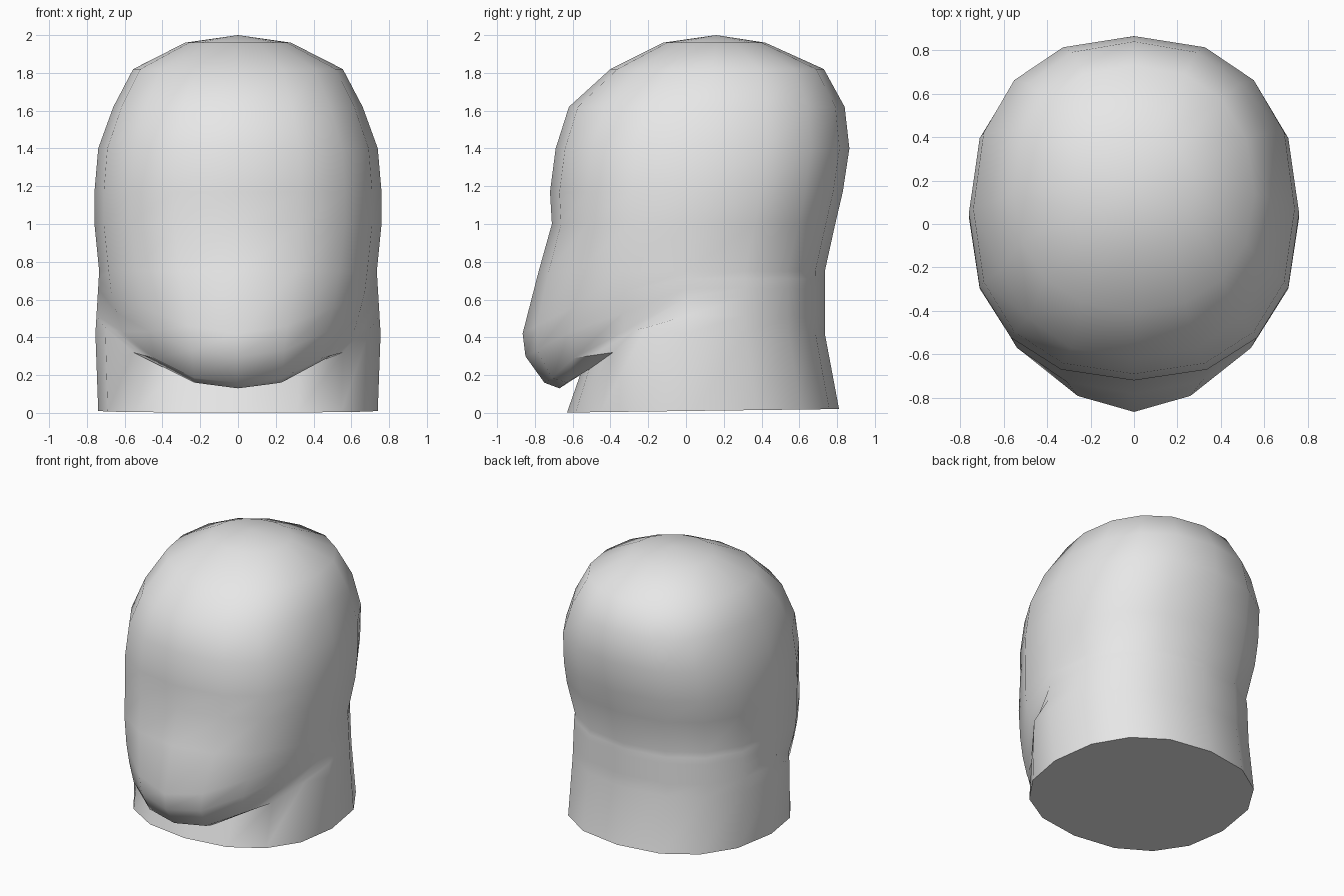
import bpy
import bmesh
import math
from mathutils import Vector

cube = bpy.data.objects.get("Cube")
if cube:
    bpy.data.objects.remove(cube, do_unlink=True)

HALF = 8  # columns from the front (0) round to the back (8)

# Cross-sections: z, front y, half width, centre y, back y, roundness
FACE = [
    (0.13, -0.72, 0.60, 0, 0.74, 1), (0.16, -0.75, 0.60, 0, 0.74, 1),
    (0.30, -0.85, 0.63, 0, 0.74, 1), (0.42, -0.865, 0.66, 0, 0.735, 1),
    (0.61, -0.82, 0.72, 0, 0.735, 0.95), (0.75, -0.78, 0.735, 0, 0.735, 0.9),
    (1.00, -0.71, 0.76, 0.03, 0.79, 0.85), (1.17, -0.72, 0.76, 0.05, 0.83, 0.85),
    (1.40, -0.69, 0.74, 0.07, 0.865, 0.85), (1.62, -0.62, 0.66, 0.10, 0.84, 0.87),
    (1.82, -0.40, 0.555, 0.14, 0.73, 0.9), (1.96, -0.12, 0.28, 0.16, 0.42, 1),
]
NECK = [
    (0.00, -0.63, 0.74, 0.05, 0.81, 0.88), (0.20, -0.56, 0.75, 0.02, 0.77, 0.88),
    (0.42, -0.50, 0.755, 0, 0.735, 0.88), (0.75, -0.48, 0.735, 0, 0.735, 0.88),
]


def section(table, z):
    """Interpolate a cross-section at height z."""
    for a, b in zip(table, table[1:]):
        if z <= b[0]:
            t = max(0, (z - a[0]) / (b[0] - a[0]))
            return [p + (q - p) * t for p, q in zip(a, b)]
    return table[-1]


def point(table, k, z):
    """Point on column k of the lofted surface at height z."""
    _, front, width, mid, back, power = section(table, z)
    angle = math.pi * k / HALF
    s = abs(math.sin(angle)) ** power if 0 < k < HALF else 0
    c = abs(math.cos(angle)) ** power if k != HALF // 2 else 0
    y = mid + (front - mid) * c if k < HALF // 2 else mid + (back - mid) * c
    return Vector((width * s, y, z))


def row(table, front_z, rear_z):
    """Half ring: one height per front column, one height for the rear."""
    return [point(table, k, front_z[k]) if k < HALF // 2 else point(NECK, k, rear_z)
            for k in range(HALF + 1)]


# Neck base, neck under the jaw, jaw edge and lower face
base = [point(NECK, k, 0) for k in range(HALF + 1)]
for p in base:
    p.z = 0.01 + 0.013 * p.y
under = row(NECK, (0.21, 0.23, 0.32, 0.45), 0.42)
jaw = row(FACE, (0.16, 0.185, 0.29, 0.43), 0.61)
lip = [u.lerp(j, 0.5) for u, j in zip(under, jaw)]
lip[0] = Vector((0, -0.67, 0.13))
lip[1] = Vector((0.23, -0.63, 0.16))
chin = row(FACE, (0.30, 0.33, 0.43, 0.53), 0.66)
cheek = row(FACE, (0.42, 0.46, 0.56, 0.64), 0.71)
rows = [base, under, lip, jaw, chin, cheek]

# Upper face and skull
for z in (0.75, 1.0, 1.17, 1.40, 1.62, 1.82, 1.96):
    rows.append([point(FACE, k, z) for k in range(HALF + 1)])

# Skin the mirrored rings
bm = bmesh.new()
rings = []
for half in rows:
    full = half + [Vector((-p.x, p.y, p.z)) for p in half[-2:0:-1]]
    rings.append([bm.verts.new(p) for p in full])
n = 2 * HALF
for low, high in zip(rings, rings[1:]):
    for i in range(n):
        j = (i + 1) % n
        bm.faces.new((low[i], low[j], high[j], high[i]))
crown = bm.verts.new((0, 0.16, 2.0))
for i in range(n):
    bm.faces.new((rings[-1][i], rings[-1][(i + 1) % n], crown))
bm.faces.new(rings[0][::-1])
bmesh.ops.recalc_face_normals(bm, faces=bm.faces)

mesh = bpy.data.meshes.new("head")
bm.to_mesh(mesh)
bm.free()
head = bpy.data.objects.new("head", mesh)
bpy.context.collection.objects.link(head)

# Plain grey material
grey = bpy.data.materials.new("light_grey")
grey.use_nodes = True
color = (0.8, 0.8, 0.8, 1)
grey.diffuse_color = color
grey.node_tree.nodes["Principled BSDF"].inputs["Base Color"].default_value = color
mesh.materials.append(grey)

# Smooth surface with a sharp jaw and base
bpy.ops.object.select_all(action='DESELECT')
head.select_set(True)
bpy.context.view_layer.objects.active = head
bpy.ops.object.shade_smooth_by_angle(angle=math.radians(45))
